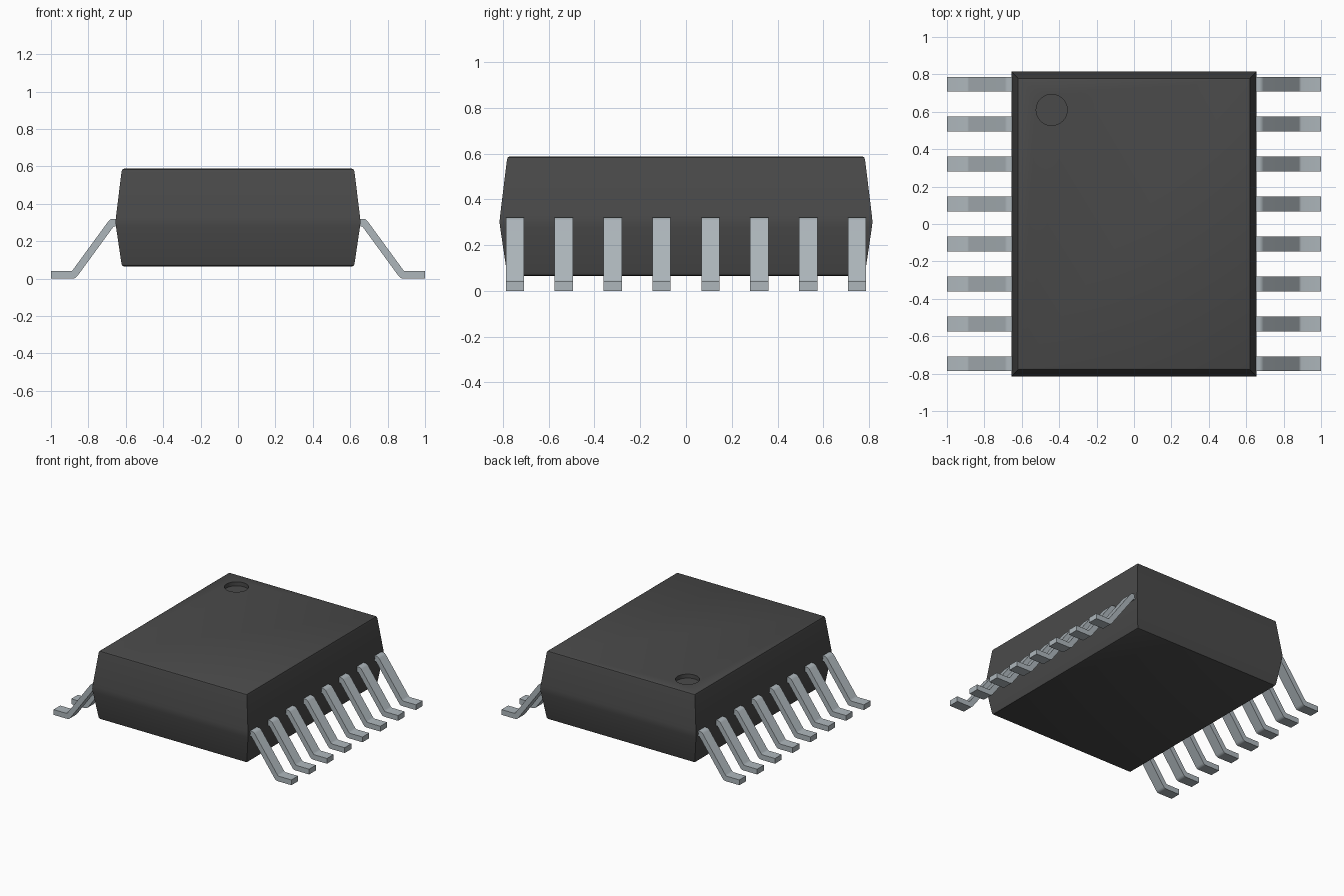
import bpy, bmesh, math

if "Cube" in bpy.data.objects:
    bpy.data.objects.remove(bpy.data.objects["Cube"], do_unlink=True)


def material(name, rgb, rough, metal=0.0):
    m = bpy.data.materials.new(name)
    m.use_nodes = True
    m.diffuse_color = (*rgb, 1)
    b = m.node_tree.nodes["Principled BSDF"]
    b.inputs["Base Color"].default_value = (*rgb, 1)
    b.inputs["Roughness"].default_value = rough
    b.inputs["Metallic"].default_value = metal
    return m


BLACK = material("dark grey plastic", (0.068, 0.068, 0.068), 0.6)
METAL = material("tinned metal", (0.42, 0.47, 0.50), 0.4)


def make_object(name, bm, mat):
    bmesh.ops.recalc_face_normals(bm, faces=bm.faces[:])
    me = bpy.data.meshes.new(name)
    bm.to_mesh(me)
    bm.free()
    me.materials.append(mat)
    ob = bpy.data.objects.new(name, me)
    bpy.context.collection.objects.link(ob)
    return ob


def activate(ob):
    bpy.ops.object.select_all(action='DESELECT')
    ob.select_set(True)
    bpy.context.view_layer.objects.active = ob


# Moulded body: stacked rectangles (height, inset) with softened rims and waist
RINGS = [(0.065, 0.046), (0.069, 0.037), (0.080, 0.032), (0.275, 0.003),
         (0.30, 0.0), (0.325, 0.002), (0.570, 0.032), (0.583, 0.036), (0.588, 0.046)]
HX, HY = 0.655, 0.815
bm = bmesh.new()
loops = []
for z, inset in RINGS:
    x, y = HX - inset, HY - inset
    loops.append([bm.verts.new((sx * x, sy * y, z))
                  for sx, sy in ((-1, -1), (1, -1), (1, 1), (-1, 1))])
for a, b in zip(loops, loops[1:]):
    for i in range(4):
        j = (i + 1) % 4
        bm.faces.new((a[i], a[j], b[j], b[i]))
bm.faces.new(loops[0][::-1])
bm.faces.new(loops[-1])
body = make_object("chip_body", bm, BLACK)

# Round orientation dimple sunk into the top
bm = bmesh.new()
bmesh.ops.create_cone(bm, cap_ends=True, segments=48, radius1=0.083, radius2=0.083, depth=0.1)
bmesh.ops.translate(bm, verts=bm.verts[:], vec=(-0.44, 0.61, 0.558 + 0.05))
cutter = make_object("dimple_cutter", bm, BLACK)
cutter.hide_render = True
activate(body)
mod = body.modifiers.new("dimple", 'BOOLEAN')
mod.operation = 'DIFFERENCE'
mod.solver = 'EXACT'
mod.object = cutter
bpy.ops.object.modifier_apply(modifier=mod.name)
bpy.data.objects.remove(cutter, do_unlink=True)
bpy.ops.object.shade_smooth_by_angle(angle=math.radians(35))

# Gull-wing leads: one side profile in x-z, extruded along y
PROFILE = [(0.62, 0.32), (0.670, 0.32), (0.682, 0.317), (0.692, 0.308),
           (0.882, 0.048), (0.888, 0.042), (0.896, 0.04), (1.0, 0.04),
           (1.0, 0.0), (0.882, 0.0), (0.870, 0.003), (0.860, 0.012),
           (0.670, 0.272), (0.664, 0.278), (0.656, 0.28), (0.62, 0.28)]
COUNT, PITCH, WIDTH = 8, 0.2135, 0.08


def lead(name, side, yc):
    bm = bmesh.new()
    face = bm.faces.new([bm.verts.new((side * x, yc - WIDTH / 2, z)) for x, z in PROFILE])
    ext = bmesh.ops.extrude_face_region(bm, geom=[face])["geom"]
    bmesh.ops.translate(bm, vec=(0, WIDTH, 0),
                        verts=[v for v in ext if isinstance(v, bmesh.types.BMVert)])
    ob = make_object(name, bm, METAL)
    activate(ob)
    bpy.ops.object.shade_smooth_by_angle(angle=math.radians(35))


for label, side in (("left", 1), ("right", -1)):
    for i in range(COUNT):
        lead(f"{label}_lead_{i + 1}", side, (i - (COUNT - 1) / 2) * PITCH)
